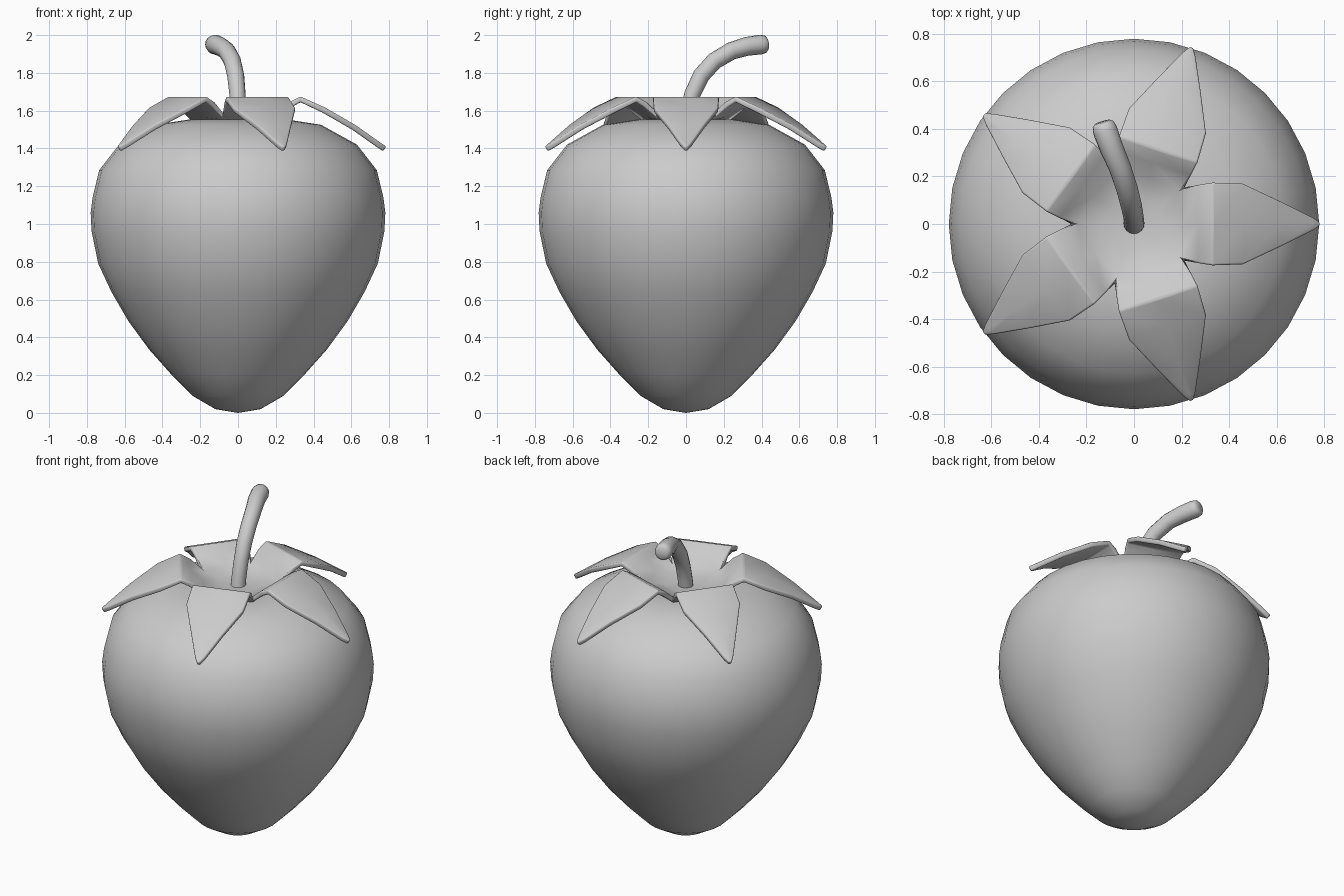
import bpy, bmesh, math
from mathutils import Vector

if "Cube" in bpy.data.objects:
    bpy.data.objects.remove(bpy.data.objects["Cube"])


def finish(name, bm, angle):
    bmesh.ops.recalc_face_normals(bm, faces=bm.faces[:])
    mesh = bpy.data.meshes.new(name)
    bm.to_mesh(mesh)
    bm.free()
    ob = bpy.data.objects.new(name, mesh)
    bpy.context.collection.objects.link(ob)
    bpy.ops.object.select_all(action='DESELECT')
    ob.select_set(True)
    bpy.context.view_layer.objects.active = ob
    bpy.ops.object.shade_smooth_by_angle(angle=math.radians(angle))
    return ob


# Berry body: lathed profile with a shallow dimple on top
profile = [(0, 0), (0.12, 0.02), (0.24, 0.09), (0.35, 0.2), (0.47, 0.335),
           (0.58, 0.485), (0.67, 0.64), (0.74, 0.79), (0.775, 0.96),
           (0.78, 1.06), (0.77, 1.14), (0.735, 1.285), (0.63, 1.42),
           (0.44, 1.525), (0.26, 1.553), (0.12, 1.53), (0, 1.51)]
bm = bmesh.new()
verts = [bm.verts.new((r, 0, z)) for r, z in profile]
edges = [bm.edges.new(p) for p in zip(verts, verts[1:])]
bmesh.ops.spin(bm, geom=verts + edges, cent=(0, 0, 0), axis=(0, 0, 1),
               angle=math.tau, steps=32)
bmesh.ops.remove_doubles(bm, verts=bm.verts[:], dist=0.0005)
finish("berry_body", bm, 60)

# Leafy cap: five arched leaves (distance out, half width, height) round a sunken hub
rows = [(0.11, 0.08, 1.56), (0.205, 0.149, 1.59), (0.27, 0.165, 1.645),
        (0.33, 0.174, 1.675), (0.46, 0.17, 1.617), (0.62, 0.095, 1.525),
        (0.755, 0.028, 1.43), (0.785, 0.008, 1.41)]
bm = bmesh.new()
for i in range(5):
    a = i * math.tau / 5
    out = Vector((math.cos(a), math.sin(a), 0))
    side = Vector((-out.y, out.x, 0))
    hub = bm.verts.new((0, 0, 1.55))
    grid = [[bm.verts.new(out * d + side * w * s + Vector((0, 0, z)))
             for s in (-1, 0, 1)] for d, w, z in rows]
    for j in (0, 1):
        bm.faces.new((hub, grid[0][j], grid[0][j + 1]))
        for p, q in zip(grid, grid[1:]):
            bm.faces.new((p[j], q[j], q[j + 1], p[j + 1]))
bmesh.ops.remove_doubles(bm, verts=bm.verts[:], dist=0.004)
bmesh.ops.recalc_face_normals(bm, faces=bm.faces[:])
if sum(f.normal.z for f in bm.faces) < 0:
    bmesh.ops.reverse_faces(bm, faces=bm.faces[:])
mesh = bpy.data.meshes.new("leaf_cap")
bm.to_mesh(mesh)
bm.free()
cap = bpy.data.objects.new("leaf_cap", mesh)
bpy.context.collection.objects.link(cap)
solid = cap.modifiers.new("thickness", 'SOLIDIFY')
solid.thickness = 0.03
solid.offset = -1
bevel = cap.modifiers.new("soft_rim", 'BEVEL')
bevel.width = 0.008
bevel.segments = 2
bevel.limit_method = 'ANGLE'
bevel.angle_limit = math.radians(50)
bpy.ops.object.select_all(action='DESELECT')
cap.select_set(True)
bpy.context.view_layer.objects.active = cap
bpy.ops.object.shade_smooth_by_angle(angle=math.radians(40))

# Stem: round tube along a bent path, with a softened end
path = [((0, -0.005, 1.50), 0.045), ((0.0, 0.01, 1.60), 0.043),
        ((-0.003, 0.035, 1.69), 0.043), ((-0.012, 0.08, 1.785), 0.045),
        ((-0.03, 0.15, 1.863), 0.046), ((-0.06, 0.24, 1.916), 0.047),
        ((-0.095, 0.32, 1.94), 0.05), ((-0.122, 0.395, 1.95), 0.052),
        ((-0.13, 0.42, 1.952), 0.046), ((-0.133, 0.43, 1.953), 0.032)]
points = [Vector(p) for p, r in path]
bm = bmesh.new()
rings = []
n = 16
for i, (p, r) in enumerate(path):
    t = (points[min(i + 1, len(path) - 1)] - points[max(i - 1, 0)]).normalized()
    u = Vector((1, 0, 0))
    u = (u - t * u.dot(t)).normalized()
    v = t.cross(u)
    rings.append([bm.verts.new(points[i] + r * (u * math.cos(k * math.tau / n)
                                                + v * math.sin(k * math.tau / n)))
                  for k in range(n)])
for p, q in zip(rings, rings[1:]):
    for k in range(n):
        bm.faces.new((p[k], p[(k + 1) % n], q[(k + 1) % n], q[k]))
bm.faces.new(rings[0])
bm.faces.new(rings[-1])
finish("stem", bm, 50)
